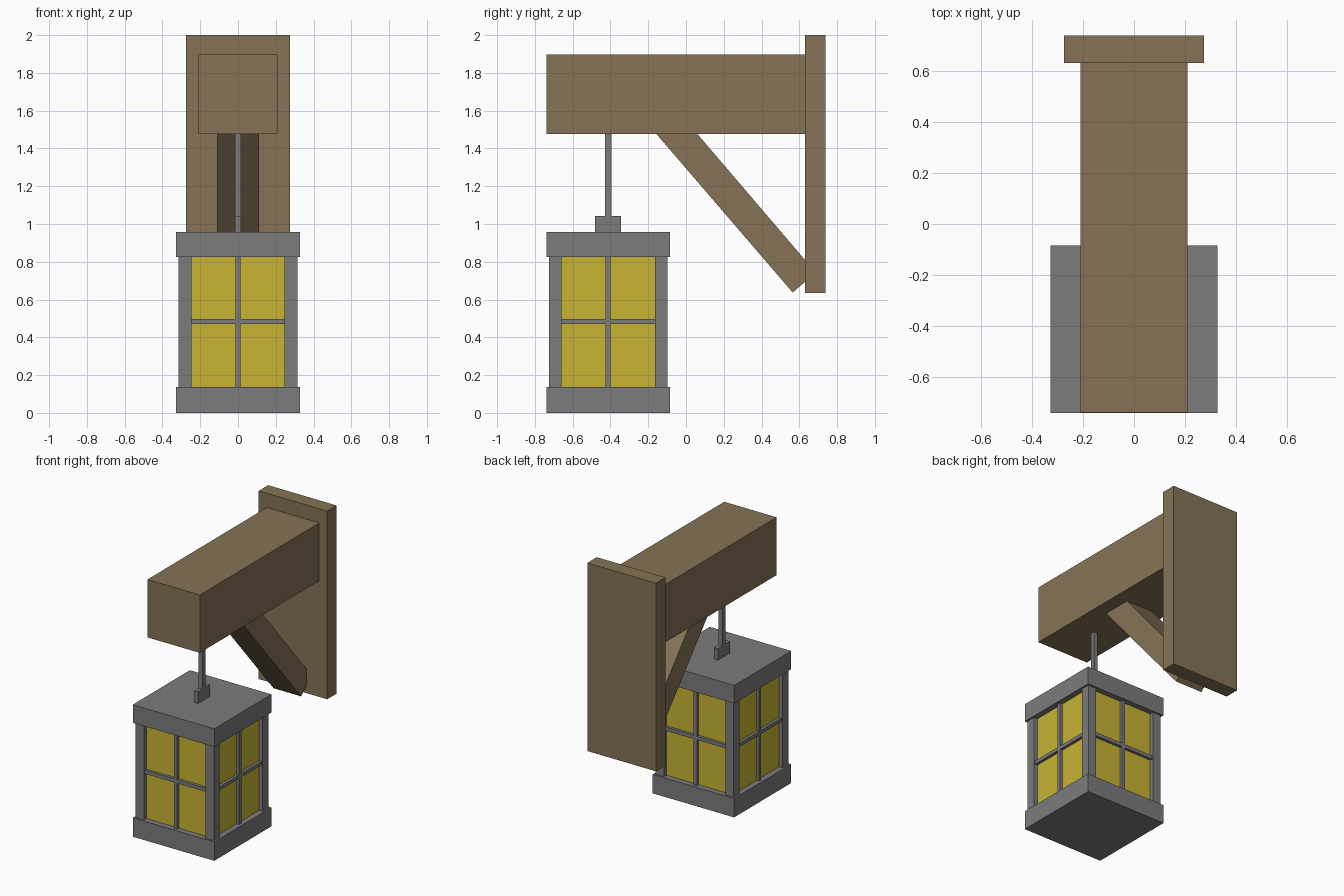
import bpy, bmesh
from mathutils import Matrix, Vector

if "Cube" in bpy.data.objects:
    bpy.data.objects.remove(bpy.data.objects["Cube"])


def material(name, rgb):
    m = bpy.data.materials.new(name)
    m.diffuse_color = (*rgb, 1.0)
    m.use_nodes = True
    m.node_tree.nodes["Principled BSDF"].inputs["Base Color"].default_value = m.diffuse_color
    return m


WOOD = material("brown_wood", (0.238, 0.171, 0.093))
METAL = material("grey_metal", (0.200, 0.200, 0.200))
GLASS = material("yellow_glass", (0.578, 0.456, 0.034))


def finish(name, bm, mat):
    bmesh.ops.recalc_face_normals(bm, faces=bm.faces)
    me = bpy.data.meshes.new(name)
    bm.to_mesh(me)
    bm.free()
    me.materials.append(mat)
    ob = bpy.data.objects.new(name, me)
    bpy.context.collection.objects.link(ob)
    return ob


def add_box(bm, lo, hi, turn=None):
    lo, hi = Vector(lo), Vector(hi)
    mat = Matrix.Translation((lo + hi) / 2) @ Matrix.Diagonal((*(hi - lo), 1))
    bmesh.ops.create_cube(bm, size=1, matrix=(turn or Matrix()) @ mat)


def box(name, lo, hi, mat):
    bm = bmesh.new()
    add_box(bm, lo, hi)
    return finish(name, bm, mat)


# Wooden bracket: wall plate and beam
box("wall_plate", (-0.275, 0.63, 0.635), (0.275, 0.738, 2.0), WOOD)
box("beam", (-0.21, -0.738, 1.477), (0.21, 0.63, 1.897), WOOD)

# Diagonal brace: side profile extruded across x
profile = [(-0.157, 1.477), (0.06, 1.477), (0.63, 0.81), (0.63, 0.694), (0.565, 0.637)]
bm = bmesh.new()
face = bm.faces.new([bm.verts.new((-0.11, y, z)) for y, z in profile])
ext = bmesh.ops.extrude_face_region(bm, geom=[face])
bmesh.ops.translate(bm, vec=(0.22, 0, 0),
                    verts=[v for v in ext["geom"] if isinstance(v, bmesh.types.BMVert)])
finish("brace", bm, WOOD)

# Hanging rod and its small mount on the lantern lid
CY = -0.412
box("hanging_rod", (-0.015, CY - 0.017, 1.043), (0.015, CY + 0.017, 1.477), METAL)
box("rod_mount", (-0.015, CY - 0.069, 0.958), (0.015, CY + 0.069, 1.043), METAL)

# Lantern lid, base and glass
Z0, Z1 = 0.137, 0.826
R = 0.327
box("lantern_lid", (-R, CY - R, Z1), (R, CY + R, 0.958), METAL)
box("lantern_base", (-R, CY - R, 0), (R, CY + R, Z0), METAL)
G = 0.285
box("lantern_glass", (-G, CY - G, Z0), (G, CY + G, Z1), GLASS)

# Corner posts and window bars, repeated around the four sides
posts, bars = bmesh.new(), bmesh.new()
ZM = (Z0 + Z1) / 2 + 0.002
for i in range(4):
    turn = Matrix.Translation((0, CY, 0)) @ Matrix.Rotation(i * 1.5707963, 4, "Z")
    add_box(posts, (0.247, 0.247, Z0), (0.314, 0.314, Z1), turn)
    add_box(bars, (-0.013, -0.306, Z0), (0.013, -G, Z1), turn)
    for s in (-1, 1):
        lo, hi = sorted((s * 0.013, s * 0.247))
        add_box(bars, (lo, -0.306, ZM - 0.013), (hi, -G, ZM + 0.013), turn)
finish("lantern_posts", posts, METAL)
finish("window_bars", bars, METAL)
